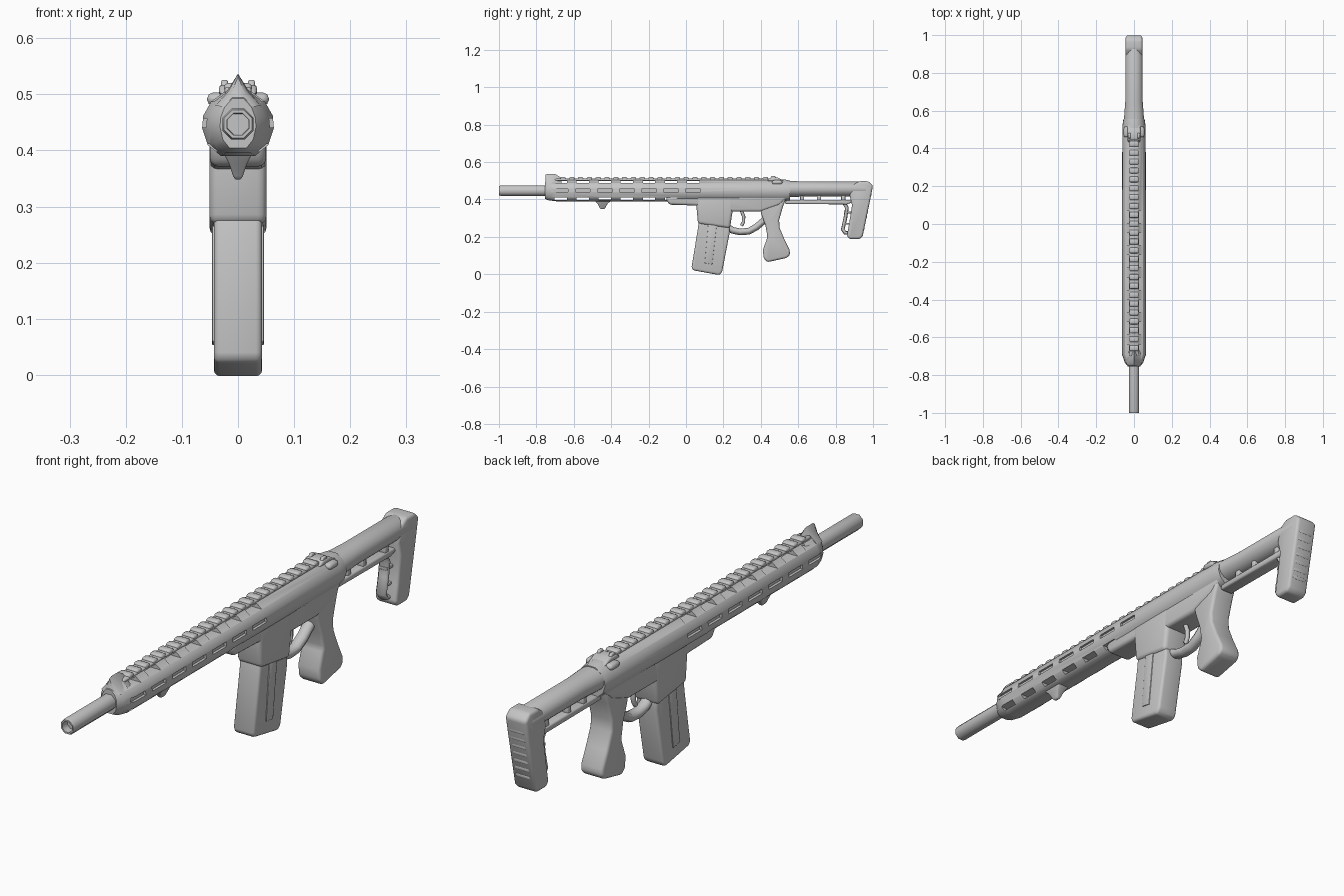
import bpy, bmesh, math

cube = bpy.data.objects.get("Cube")
if cube:
    bpy.data.objects.remove(cube)

grey = bpy.data.materials.new("plain grey")
grey.use_nodes = True
GREY = (0.56, 0.56, 0.56, 1)
grey.diffuse_color = GREY
for node in grey.node_tree.nodes:
    if node.type == 'BSDF_PRINCIPLED':
        node.inputs["Base Color"].default_value = GREY
        node.inputs["Roughness"].default_value = 0.7


def link(name, data):
    ob = bpy.data.objects.new(name, data)
    bpy.context.collection.objects.link(ob)
    return ob


def from_bm(name, bm):
    bmesh.ops.recalc_face_normals(bm, faces=bm.faces)
    me = bpy.data.meshes.new(name)
    bm.to_mesh(me)
    bm.free()
    return link(name, me)


def finish(ob, bevel=0.0, segments=2, cutter=None, angle=50):
    """Cut, bevel, bake the modifiers, then smooth the shading by angle."""
    if cutter:
        cut = ob.modifiers.new("cut", 'BOOLEAN')
        cut.object, cut.solver = cutter, 'EXACT'
    if bevel:
        b = ob.modifiers.new("bevel", 'BEVEL')
        b.width, b.segments, b.limit_method = bevel, segments, 'ANGLE'
        b.angle_limit = math.radians(30)
    bpy.context.view_layer.update()
    dg = bpy.context.evaluated_depsgraph_get()
    me = bpy.data.meshes.new_from_object(ob.evaluated_get(dg))
    me.materials.clear()
    me.materials.append(grey)
    me.shade_smooth()
    me.set_sharp_from_angle(angle=math.radians(angle))
    name = ob.name
    bpy.data.objects.remove(ob)
    return link(name, me)


def prism(name, profile, half, bevel=0.008, segments=2):
    """Side profile of (y, z) points, thickened across x."""
    bm = bmesh.new()
    face = bm.faces.new([bm.verts.new((-half, y, z)) for y, z in profile])
    ext = bmesh.ops.extrude_face_region(bm, geom=[face])
    new = [v for v in ext["geom"] if isinstance(v, bmesh.types.BMVert)]
    bmesh.ops.translate(bm, verts=new, vec=(2 * half, 0, 0))
    return finish(from_bm(name, bm), bevel, segments)


def block(name, y0, y1, z0, z1, half, bevel=0.004):
    return prism(name, [(y0, z0), (y1, z0), (y1, z1), (y0, z1)], half, bevel)


def loft(name, rings):
    """Skin a row of closed rings and cap both ends."""
    bm = bmesh.new()
    rows = [[bm.verts.new(p) for p in ring] for ring in rings]
    n = len(rows[0])
    for a, b in zip(rows, rows[1:]):
        for i in range(n):
            bm.faces.new((a[i], a[(i + 1) % n], b[(i + 1) % n], b[i]))
    bm.faces.new(rows[0])
    bm.faces.new(rows[-1])
    return from_bm(name, bm)


def oval(y, z, rx, rz, n):
    angles = [2 * math.pi * (i + 0.5) / n for i in range(n)]
    return [(rx * math.cos(a), y, z + rz * math.sin(a)) for a in angles]


def rod(name, points, radius, width=1.0):
    """Round bar along a (y, z) path, widened across x."""
    cu = bpy.data.curves.new(name, 'CURVE')
    cu.dimensions = '3D'
    cu.bevel_depth, cu.bevel_resolution, cu.use_fill_caps = radius, 2, True
    sp = cu.splines.new('POLY')
    sp.points.add(len(points) - 1)
    for p, (y, z) in zip(sp.points, points):
        p.co = (0, y, z, 1)
    ob = finish(link(name, cu), angle=60)
    for v in ob.data.vertices:
        v.co.x *= width
    return ob


# Barrel with an open muzzle
AXIS = 0.447
barrel = [(-0.70, 0.03), (-0.99, 0.03), (-1.0, 0.027), (-1.0, 0.021), (-0.97, 0.02)]
finish(loft("barrel", [oval(y, AXIS, r, r, 8) for y, r in barrel]))

# Slots through the handguard, and shallow pockets along its sides
bm = bmesh.new()


def slot(x, y, z, sx, sy, sz):
    made = bmesh.ops.create_cube(bm, size=1)["verts"]
    bmesh.ops.scale(bm, verts=made, vec=(sx, sy, sz))
    bmesh.ops.translate(bm, verts=made, vec=(x, y, z))


for i in range(7):
    y = -0.67 + 0.118 * i
    slot(0, y, 0.495, 0.3, 0.066, 0.016)
    if i < 6:
        slot(0, y, 0.405, 0.3, 0.066, 0.014)
    for side in (-1, 1):
        slot(side * 0.066, y, 0.449, 0.024, 0.08, 0.016)
slots = from_bm("slot_cutter", bm)
slots.hide_render = True

# Handguard and upper receiver, one rounded section along the length
half = [(0.02, 0.508), (0.048, 0.487), (0.062, 0.462), (0.064, 0.44), (0.054, 0.41), (0.03, 0.39)]
section = half + [(-x, z) for x, z in reversed(half)]
stations = [(-0.755, 0.5, 0.75), (-0.735, 0.75, 0.9), (-0.69, 1, 1), (0.06, 1, 1),
            (0.52, 0.96, 1), (0.555, 0.88, 0.9)]
body = loft("handguard_and_receiver",
            [[(x * sx, y, AXIS + (z - AXIS) * sz) for x, z in section]
             for y, sx, sz in stations])
finish(body, cutter=slots)
bpy.data.objects.remove(slots)

# Top rail with soft teeth
block("top_rail", -0.70, 0.47, 0.50, 0.513, 0.024, 0.005)
for i in range(24):
    y = -0.672 + 0.047 * i
    block("rail_tooth", y, y + 0.03, 0.504, 0.52, 0.025, 0.007)

# Peaked front sight
peak = [(-0.05, 0.48), (-0.022, 0.505), (0, 0.537), (0.022, 0.505), (0.05, 0.48)]
sight = [(-0.752, 0.55, 0.94), (-0.742, 0.8, 1), (-0.70, 0.9, 1), (-0.665, 0.9, 0.75)]
finish(loft("front_sight", [[(x * sx, y, AXIS + (z - AXIS) * sz) for x, z in peak]
                            for y, sx, sz in sight]))

# Tapered hand stop under the handguard
taper = [(0.40, 0.028, -0.495, -0.395), (0.376, 0.016, -0.472, -0.42),
         (0.355, 0.009, -0.462, -0.432), (0.348, 0.005, -0.456, -0.438)]
finish(loft("hand_stop", [[(-h, y0, z), (h, y0, z), (h, y1, z), (-h, y1, z)]
                          for z, h, y0, y1 in taper]), 0.003)

# Rear sight and charging handle
prism("rear_sight", [(0.43, 0.50), (0.45, 0.517), (0.49, 0.517), (0.535, 0.495)], 0.034, 0.006)
block("charging_handle", 0.46, 0.515, 0.48, 0.503, 0.055, 0.01)
for side in (-1, 1):
    ear = prism("rear_sight_ear", [(0.445, 0.505), (0.49, 0.505), (0.475, 0.526), (0.458, 0.526)],
                0.006, 0.003)
    ear.location.x = side * 0.024

# Lower receiver, magazine well and magazine
prism("lower_receiver", [(-0.11, 0.41), (-0.09, 0.372), (0.05, 0.368), (0.24, 0.335),
                         (0.40, 0.335), (0.50, 0.37), (0.555, 0.42), (0.54, 0.455), (0.0, 0.455)],
      0.05, 0.014, 3)
prism("magazine_well", [(0.05, 0.43), (0.064, 0.27), (0.235, 0.245), (0.248, 0.33),
                        (0.26, 0.43)], 0.051, 0.016, 3)
prism("magazine", [(0.07, 0.30), (0.063, 0.24), (0.03, 0.04), (0.036, 0.022), (0.178, -0.004),
                   (0.193, 0.012), (0.234, 0.225), (0.232, 0.30)], 0.043, 0.018, 3)
prism("magazine_rib", [(0.12, 0.27), (0.10, 0.06), (0.14, 0.053), (0.165, 0.27)],
      0.046, 0.0015)

# Trigger and guard
rod("trigger_guard", [(0.215, 0.255), (0.25, 0.235), (0.29, 0.227), (0.335, 0.23),
                      (0.375, 0.252), (0.42, 0.29)], 0.018, 1.3)
rod("trigger", [(0.295, 0.345), (0.308, 0.31), (0.308, 0.28), (0.296, 0.26)], 0.009)

# Pistol grip with a flared foot
prism("grip", [(0.385, 0.40), (0.403, 0.32), (0.425, 0.26), (0.436, 0.20), (0.411, 0.13),
               (0.415, 0.085), (0.435, 0.065), (0.54, 0.088), (0.556, 0.105), (0.554, 0.13),
               (0.525, 0.19), (0.5, 0.25), (0.498, 0.29), (0.518, 0.36), (0.54, 0.42)],
      0.046, 0.022, 3)

# Stock tube, lower bar with its webs, and butt
tube = [(0.53, 0.054, 0.044), (0.57, 0.053, 0.043), (0.65, 0.047, 0.041), (0.96, 0.046, 0.041),
        (0.985, 0.038, 0.03)]
finish(loft("stock_tube", [oval(y, 0.456, rx, rz, 16) for y, rx, rz in tube]))
prism("stock_lower_bar", [(0.53, 0.376), (0.86, 0.374), (0.89, 0.385), (0.89, 0.398),
                          (0.53, 0.398)], 0.026, 0.006)
for y in (0.53, 0.61, 0.70, 0.83):
    block("stock_web", y, y + 0.022, 0.385, 0.43, 0.022)
prism("butt", [(0.875, 0.42), (0.89, 0.475), (0.925, 0.498), (0.975, 0.498), (1.0, 0.475),
               (0.985, 0.40), (0.945, 0.205), (0.93, 0.188), (0.875, 0.188), (0.86, 0.205),
               (0.872, 0.27), (0.888, 0.37)], 0.044, 0.02, 3)
rod("stock_brace", [(0.842, 0.39), (0.86, 0.355), (0.852, 0.30), (0.838, 0.24),
                    (0.85, 0.222), (0.88, 0.22)], 0.01, 2.2)
for z in (0.265, 0.325):
    block("brace_web", 0.845, 0.885, z, z + 0.01, 0.018, 0.002)

# Soft ridges on the butt pad
for i in range(7):
    z = 0.24 + 0.03 * i
    y = 0.951 + (z - 0.23) * 0.2
    block("butt_ridge", y - 0.02, y + 0.002, z, z + 0.016, 0.03, 0.004)
